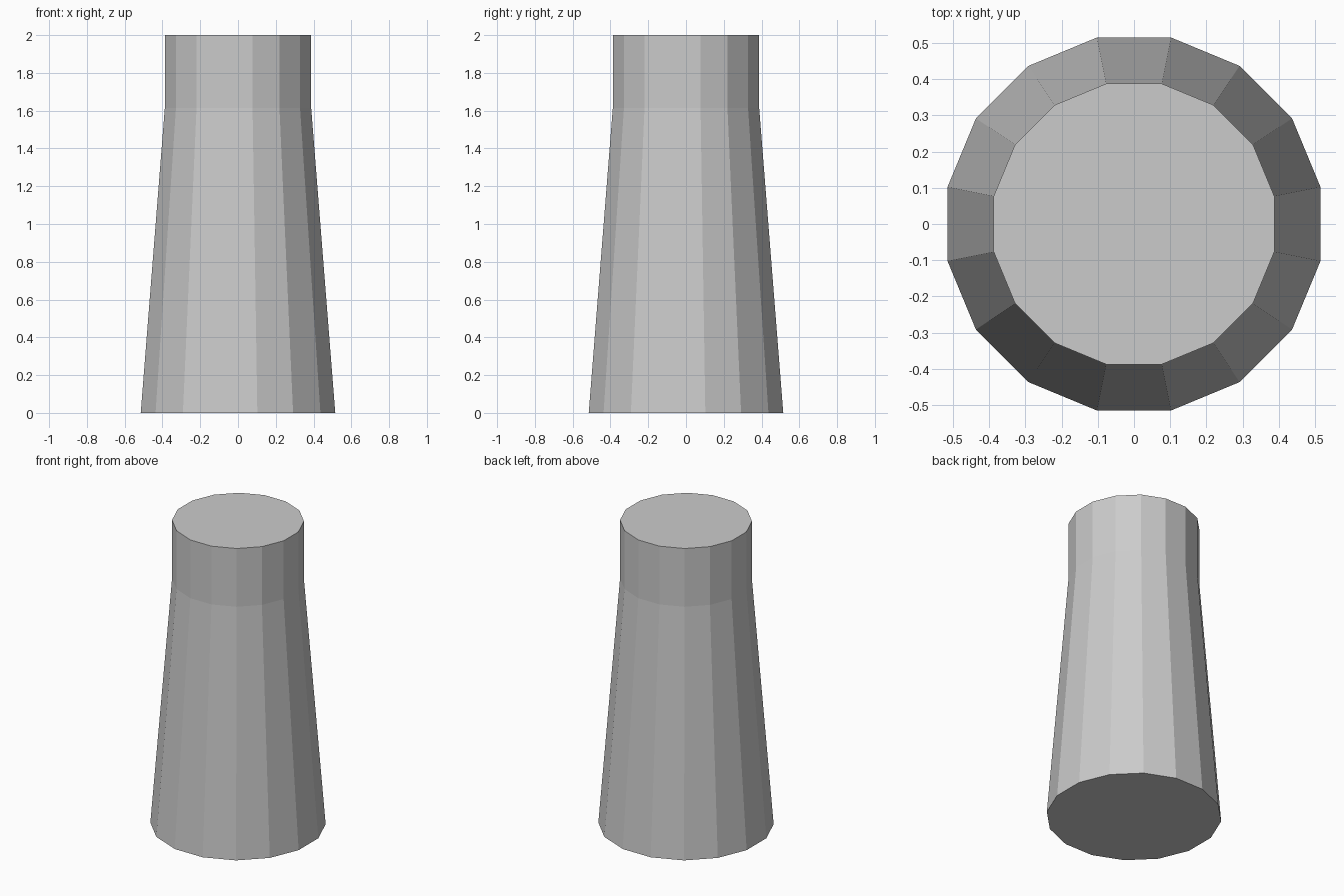
import bpy, bmesh
from math import cos, sin, pi

if "Cube" in bpy.data.objects:
    bpy.data.objects.remove(bpy.data.objects["Cube"])

SIDES = 16
# (radius, height) profile: wide base, taper to the neck, straight collar
PROFILE = [(0.525, 0.0), (0.395, 1.615), (0.395, 2.0)]


def lathe(name, profile, sides):
    """Faceted solid of revolution with flats facing the axes and capped ends."""
    bm = bmesh.new()
    rings = [[bm.verts.new((r * cos((i + 0.5) * 2 * pi / sides),
                            r * sin((i + 0.5) * 2 * pi / sides), z))
              for i in range(sides)] for r, z in profile]
    for low, high in zip(rings, rings[1:]):
        for i in range(sides):
            j = (i + 1) % sides
            bm.faces.new((low[i], low[j], high[j], high[i]))
    bm.faces.new(rings[0][::-1])
    bm.faces.new(rings[-1])
    mesh = bpy.data.meshes.new(name)
    bm.to_mesh(mesh)
    bm.free()
    obj = bpy.data.objects.new(name, mesh)
    bpy.context.collection.objects.link(obj)
    return obj


# Tapered column with straight collar
column = lathe("tapered_column", PROFILE, SIDES)
